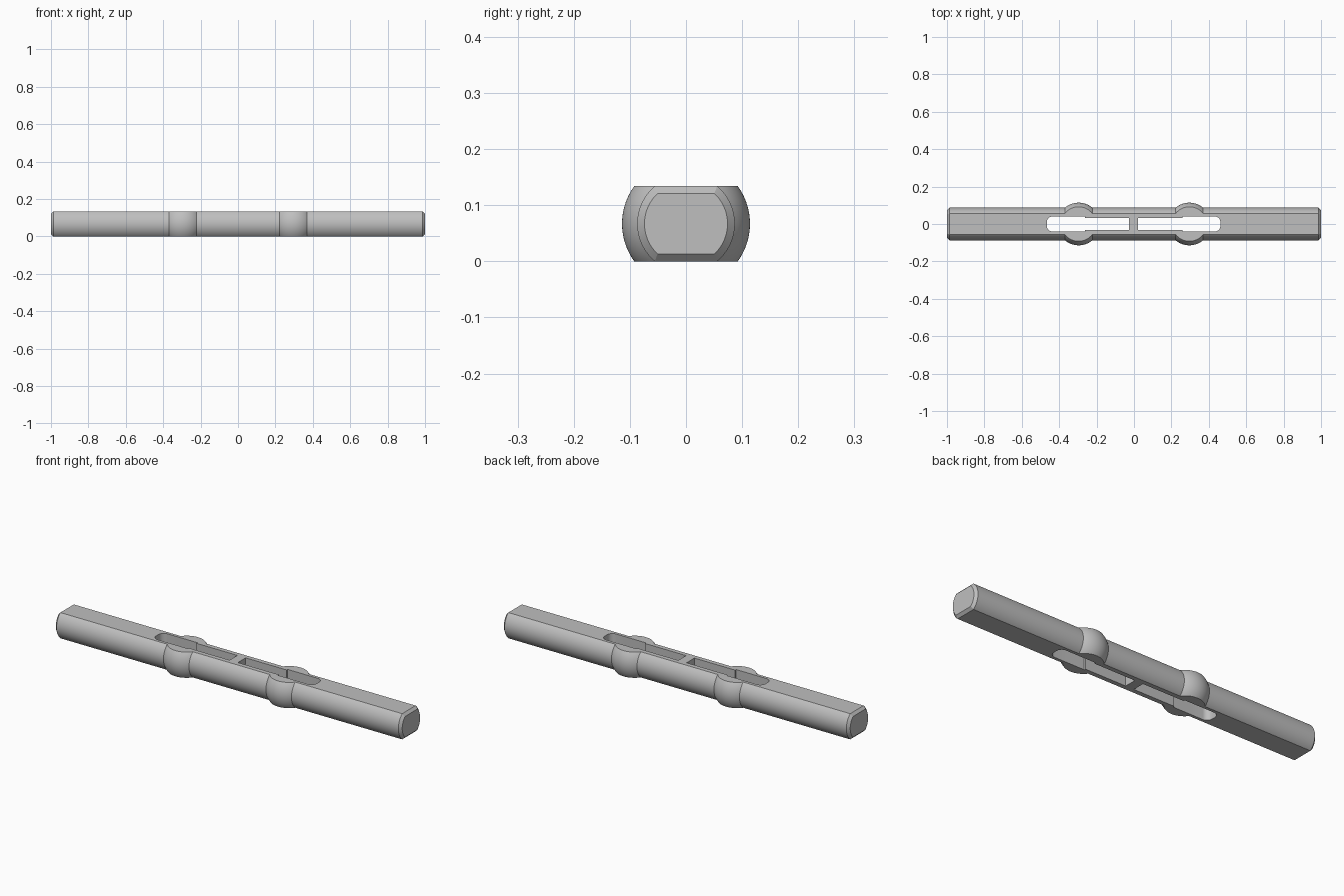
import bpy, bmesh
from math import sin, cos, pi, sqrt, radians
from mathutils import Vector

if "Cube" in bpy.data.objects:
    bpy.data.objects.remove(bpy.data.objects["Cube"], do_unlink=True)

ROD, BALL, HALF_H, CHAMFER = 0.087, 0.114, 0.067, 0.013
BALL_X = 0.296
SEGMENTS = 128

grey = bpy.data.materials.new("metal grey")
grey.use_nodes = True
colour = (0.52, 0.52, 0.52, 1)
grey.diffuse_color = colour
grey.node_tree.nodes["Principled BSDF"].inputs["Base Color"].default_value = colour


def finish(bm, name):
    bmesh.ops.recalc_face_normals(bm, faces=bm.faces)
    mesh = bpy.data.meshes.new(name)
    bm.to_mesh(mesh)
    bm.free()
    mesh.materials.append(grey)
    obj = bpy.data.objects.new(name, mesh)
    bpy.context.collection.objects.link(obj)
    return obj


def lathe(name, profile):
    """Revolve (x, radius) points about the long axis."""
    bm = bmesh.new()
    rings = [[bm.verts.new((x, r * cos(2 * pi * i / SEGMENTS), HALF_H + r * sin(2 * pi * i / SEGMENTS)))
              for i in range(SEGMENTS)] for x, r in profile]
    for a, b in zip(rings, rings[1:]):
        for i in range(SEGMENTS):
            j = (i + 1) % SEGMENTS
            bm.faces.new((a[i], a[j], b[j], b[i]))
    bm.faces.new(rings[0])
    bm.faces.new(rings[-1])
    return finish(bm, name)


def prism(name, points, direction):
    """Extrude a closed outline along a direction."""
    bm = bmesh.new()
    face = bm.faces.new([bm.verts.new(p) for p in points])
    new = bmesh.ops.extrude_face_region(bm, geom=[face])["geom"]
    bmesh.ops.translate(bm, vec=Vector(direction),
                        verts=[v for v in new if isinstance(v, bmesh.types.BMVert)])
    return finish(bm, name)


def cut(target, cutter, operation):
    cutter.hide_render = True
    mod = target.modifiers.new(cutter.name, "BOOLEAN")
    mod.object, mod.operation, mod.solver = cutter, operation, "EXACT"
    bpy.context.view_layer.objects.active = target
    bpy.ops.object.modifier_apply(modifier=mod.name)
    bpy.data.objects.remove(cutter, do_unlink=True)


# Round rod with two spherical swellings and chamfered ends
reach = sqrt(BALL ** 2 - ROD ** 2)
profile = [(-1, ROD - CHAMFER), (-1 + CHAMFER, ROD)]
for centre in (-BALL_X, BALL_X):
    for i in range(25):
        dx = reach * (i / 12 - 1)
        profile.append((centre + dx, sqrt(BALL ** 2 - dx ** 2)))
profile += [(1 - CHAMFER, ROD), (1, ROD - CHAMFER)]
rod = lathe("slotted_rod", profile)

# Flat top and bottom, chamfered at the ends
e = 0.01
side = [(1 + e, -HALF_H + CHAMFER + e), (1 + e, HALF_H - CHAMFER - e),
        (1 - CHAMFER, HALF_H), (-1 + CHAMFER, HALF_H),
        (-1 - e, HALF_H - CHAMFER - e), (-1 - e, -HALF_H + CHAMFER + e),
        (-1 + CHAMFER, -HALF_H), (1 - CHAMFER, -HALF_H)]
cut(rod, prism("flat_envelope", [(x, -0.2, HALF_H + z) for x, z in side], (0, 0.4, 0)), "INTERSECT")

# Stepped slots, rounded at the outer end, split by a central web
NARROW, WIDE, STEP, OUTER, WEB, R = 0.032, 0.04, 0.26, 0.464, 0.024, 0.03
upper = [(WEB, NARROW), (STEP, NARROW), (STEP, WIDE)]
for i in range(9):
    a = pi / 2 * (1 - i / 8)
    upper.append((OUTER - R + R * cos(a), WIDE - R + R * sin(a)))
outline = upper + [(x, -y) for x, y in reversed(upper)]
for sign, name in ((-1, "right_slot"), (1, "left_slot")):
    cut(rod, prism(name, [(sign * x - 0.002, y, -0.1) for x, y in outline], (0, 0, 0.4)), "DIFFERENCE")

# Smooth curves with crisp edges
bpy.ops.object.select_all(action="DESELECT")
rod.select_set(True)
bpy.context.view_layer.objects.active = rod
bpy.ops.object.shade_smooth_by_angle(angle=radians(25))
